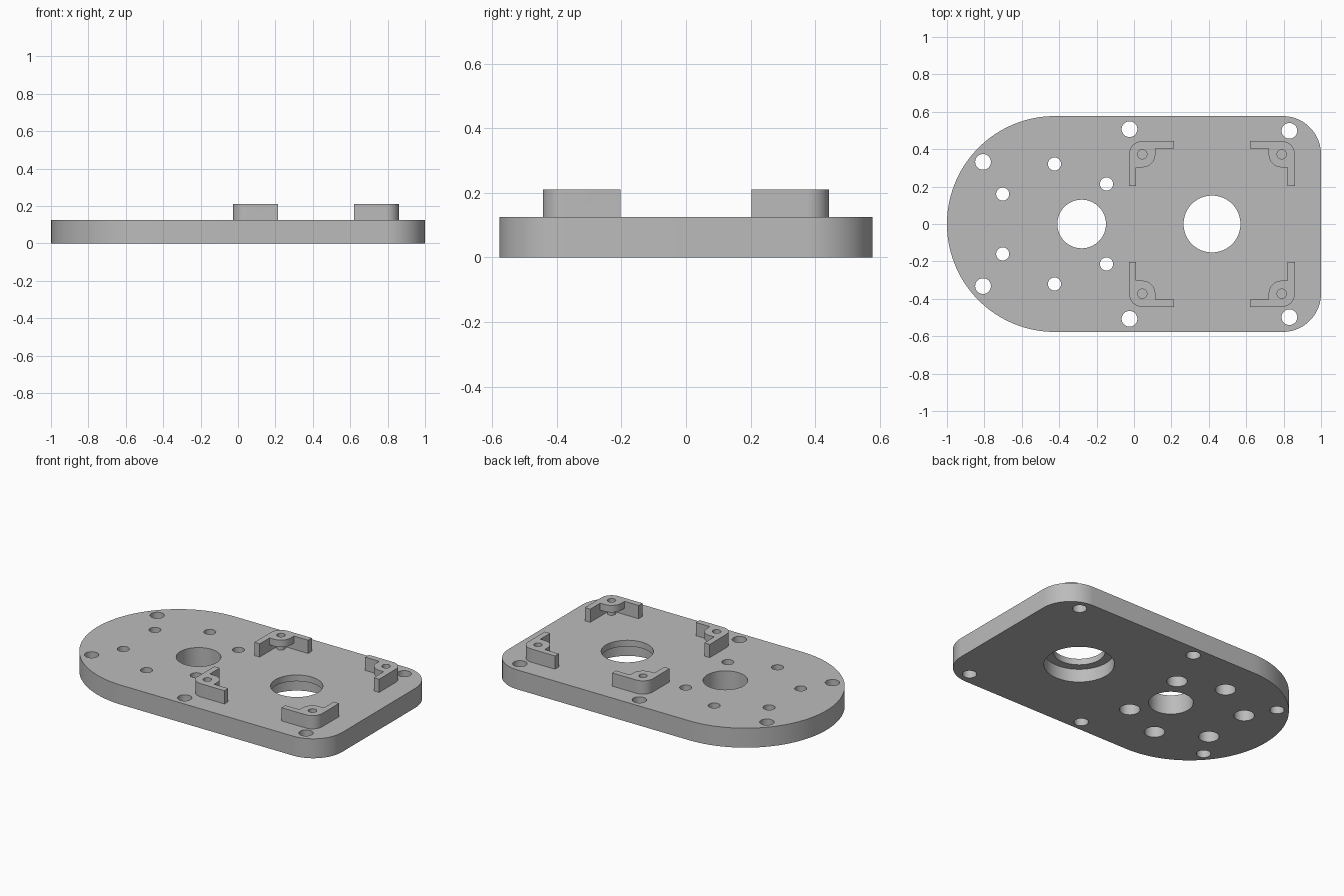
import bpy, bmesh
from math import cos, sin, radians, pi

if "Cube" in bpy.data.objects:
    bpy.data.objects.remove(bpy.data.objects["Cube"])

grey = bpy.data.materials.new("plain grey")
grey.use_nodes = True
COLOUR = (0.5, 0.5, 0.5, 1)
grey.diffuse_color = COLOUR
grey.node_tree.nodes["Principled BSDF"].inputs["Base Color"].default_value = COLOUR

TOP = 0.125        # plate thickness
BORE = 0.085       # depth of the recesses underneath
RISE = 0.21        # top of the brackets
MID = 0.417        # centre of the bracket group in x


def arc(cx, cy, r, a0, a1, n):
    return [(cx + r * cos(radians(a0 + (a1 - a0) * i / n)),
             cy + r * sin(radians(a0 + (a1 - a0) * i / n))) for i in range(n + 1)]


def circle(cx, cy, r, n=48):
    return arc(cx, cy, r, 0, 360, n)[:-1]


def prisms(name, outlines, z0, z1, x=0):
    """Closed outlines extruded upward, all in one object."""
    bm = bmesh.new()
    for pts in outlines:
        low = [bm.verts.new((px, py, z0)) for px, py in pts]
        high = [bm.verts.new((px, py, z1)) for px, py in pts]
        bm.faces.new(low[::-1])
        bm.faces.new(high)
        for i in range(len(pts)):
            j = (i + 1) % len(pts)
            bm.faces.new((low[i], low[j], high[j], high[i]))
    bmesh.ops.recalc_face_normals(bm, faces=bm.faces)
    mesh = bpy.data.meshes.new(name)
    bm.to_mesh(mesh)
    bm.free()
    mesh.materials.append(grey)
    ob = bpy.data.objects.new(name, mesh)
    ob.location.x = x
    bpy.context.collection.objects.link(ob)
    return ob


def activate(ob):
    bpy.ops.object.select_all(action='DESELECT')
    ob.select_set(True)
    bpy.context.view_layer.objects.active = ob
    bpy.context.view_layer.update()


def combine(ob, other, operation):
    mod = ob.modifiers.new("combine", 'BOOLEAN')
    mod.operation, mod.solver, mod.object = operation, 'EXACT', other
    activate(ob)
    bpy.ops.object.modifier_apply(modifier=mod.name)
    bpy.data.objects.remove(other)


def smooth(ob):
    activate(ob)
    bpy.ops.object.shade_smooth_by_angle(angle=radians(30))


def both_sides(points, r):
    return [circle(x, s * y, r) for x, y in points for s in (1, -1)]


# Base plate: round at one end, rounded corners at the other
W, R = 0.577, 0.205
outline = (arc(1 - R, -W + R, R, -90, 0, 20) + arc(1 - R, W - R, R, 0, 90, 20)
           + arc(W - 1, 0, W, 90, 270, 80))
plate = prisms("base_plate", [outline], 0, TOP)

# Through holes, then wider recesses from underneath
mount = [(-0.807, 0.332), (-0.024, 0.507), (0.831, 0.498)]
screws = [(-0.425, 0.321), (-0.702, 0.16), (-0.147, 0.214)]
holes = (both_sides(mount, 0.042) + both_sides(screws, 0.035)
         + [circle(-0.28, 0, 0.13, 64), circle(MID, 0, 0.152, 64)])
combine(plate, prisms("hole_cutter", holes, -0.1, 0.3), 'DIFFERENCE')
recesses = both_sides(screws, 0.06) + [circle(MID, 0, 0.205, 64)]
combine(plate, prisms("recess_cutter", recesses, -0.1, BORE), 'DIFFERENCE')
smooth(plate)

# Corner bracket: L-shaped wall with a rounded outer corner
C, B, T = 0.373, 0.07, 0.038     # boss centre, boss radius, wall thickness
E, XE, YE = C + B, 0.203, 0.203  # outer face and arm ends
wall = arc(C, C, B, 0, 90, 16) + [(XE, E), (XE, E - T), (E - T, E - T), (E - T, YE), (E, YE)]
bracket = prisms("corner_brackets", [wall], TOP, RISE, MID)

# Raised tab in the corner with a hole, above a thin post
tab = (arc(C, C, B, 0, 90, 16) + [(C - B, E)]
       + arc(C, C, B, 180, 270, 16) + [(E, C - B)])
combine(bracket, prisms("tab", [tab], RISE - 0.045, RISE, MID), 'UNION')
combine(bracket, prisms("tab_hole_cutter", [circle(C, C, 0.025, 24)], RISE - 0.06, 0.3, MID),
        'DIFFERENCE')
posts = prisms("tab_posts", [circle(C, C, 0.025, 24)], TOP, RISE - 0.04, MID)

for ob in (bracket, posts):
    mirror = ob.modifiers.new("four corners", 'MIRROR')
    mirror.use_axis = (True, True, False)
    mirror.use_mirror_merge = False
    activate(ob)
    bpy.ops.object.modifier_apply(modifier=mirror.name)
    smooth(ob)
